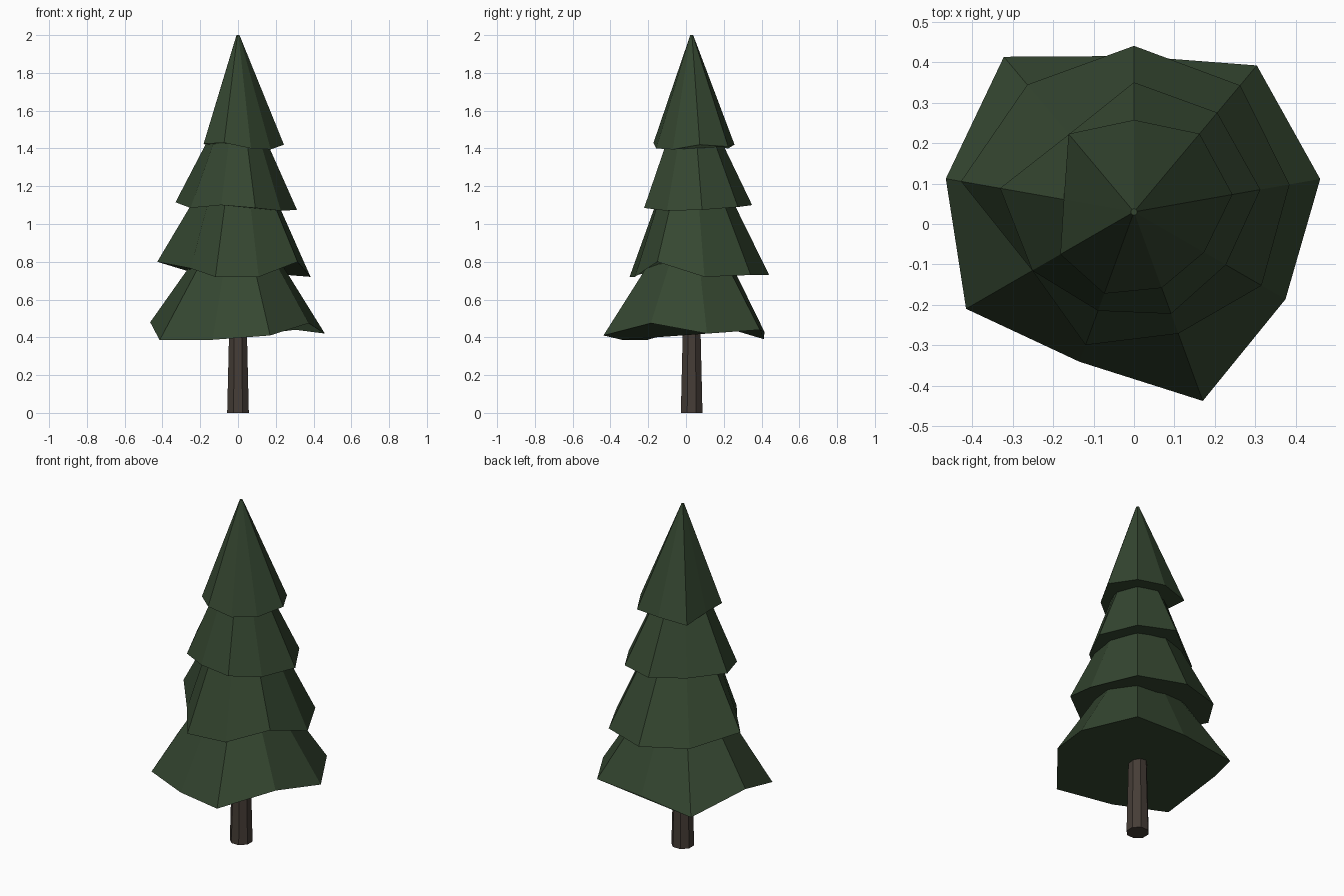
import bpy, bmesh, math

if "Cube" in bpy.data.objects:
    bpy.data.objects.remove(bpy.data.objects["Cube"])

CY = 0.03      # tree axis sits slightly behind the origin


def material(name, rgb):
    m = bpy.data.materials.new(name)
    m.diffuse_color = (*rgb, 1)
    m.use_nodes = True
    m.node_tree.nodes["Principled BSDF"].inputs["Base Color"].default_value = m.diffuse_color
    return m


def frustum(name, rim, top_r, top_z, mat, start=90):
    """Flat-faced tapered shell from a ragged lower rim [(radius, z)] to a regular top ring."""
    n = len(rim)
    bm = bmesh.new()
    low, high = [], []
    for i, (r, z) in enumerate(rim):
        a = math.radians(start - i * 360 / n)
        c, s = math.cos(a), math.sin(a)
        low.append(bm.verts.new((r * c, CY + r * s, z)))
        high.append(bm.verts.new((top_r * c, CY + top_r * s, top_z)))
    for i in range(n):
        j = (i + 1) % n
        bm.faces.new((low[i], low[j], high[j], high[i]))
    bm.faces.new(low)
    bm.faces.new(high)
    bmesh.ops.recalc_face_normals(bm, faces=bm.faces)
    me = bpy.data.meshes.new(name)
    bm.to_mesh(me)
    bm.free()
    me.materials.append(mat)
    ob = bpy.data.objects.new(name, me)
    bpy.context.collection.objects.link(ob)
    return ob


green = material("needles", (0.035, 0.062, 0.03))
brown = material("bark", (0.06, 0.046, 0.037))

# Trunk
frustum("trunk", [(0.062, 0)] * 8, 0.048, 0.55, brown, start=67.5)

# Foliage tiers: nine ragged rim points each, clockwise from the back
frustum("bottom_branches",
        [(.385, .43), (.472, .44), (.467, .42), (.432, .475), (.497, .41),
         (.394, .387), (.479, .385), (.472, .48), (.50, .39)],
        0.12, 0.97, green)
frustum("lower_branches",
        [(.41, .73), (.408, .73), (.39, .72), (.364, .80), (.32, .72),
         (.35, .72), (.29, .765), (.434, .80), (.41, .75)],
        0.12, 1.32, green)
frustum("upper_branches",
        [(.32, 1.10), (.32, 1.09), (.317, 1.075), (.262, 1.07), (.268, 1.085),
         (.26, 1.10), (.29, 1.085), (.336, 1.115), (.25, 1.09)],
        0.08, 1.6, green)
frustum("treetop",
        [(.227, 1.42), (.252, 1.41), (.247, 1.42), (.20, 1.395), (.20, 1.40),
         (.215, 1.43), (.21, 1.425), (.176, 1.42), (.2515, 1.40)],
        0.008, 2.0, green)
